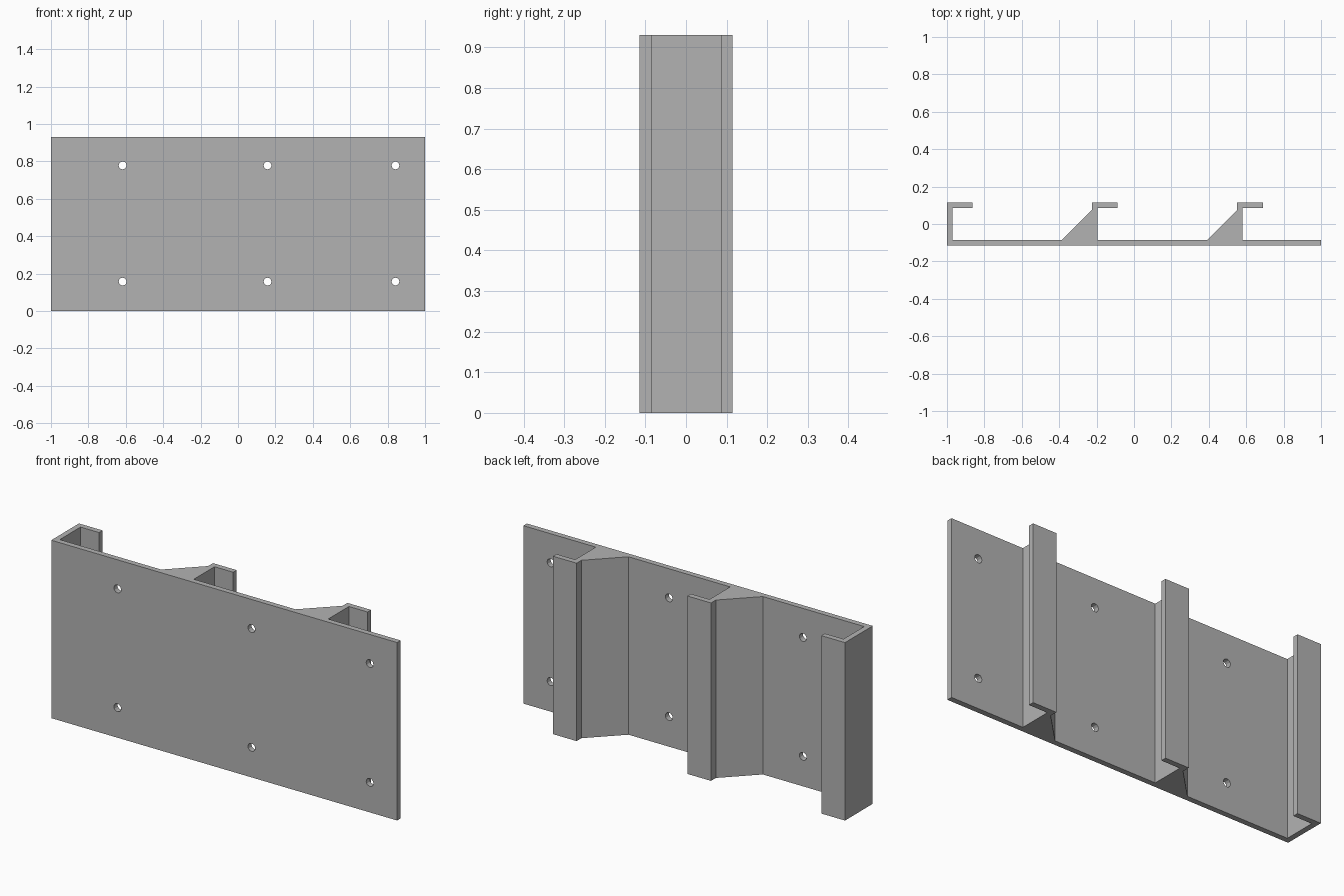
import bpy
import bmesh
from mathutils import Matrix

cube = bpy.data.objects.get("Cube")
if cube:
    bpy.data.objects.remove(cube, do_unlink=True)

HEIGHT = 0.93
FRONT, BACK = -0.114, 0.115
WALL = 0.029
PLATE_BACK = FRONT + WALL
LIP = 0.137          # length of each hook lip
RUN = 0.16           # run and rise of each sloped brace

grey = bpy.data.materials.new("light grey")
grey.diffuse_color = (0.45, 0.45, 0.45, 1)
grey.use_nodes = True
grey.node_tree.nodes["Principled BSDF"].inputs["Base Color"].default_value = grey.diffuse_color


def make_object(name, bm):
    bmesh.ops.recalc_face_normals(bm, faces=bm.faces)
    mesh = bpy.data.meshes.new(name)
    bm.to_mesh(mesh)
    bm.free()
    mesh.materials.append(grey)
    obj = bpy.data.objects.new(name, mesh)
    bpy.context.collection.objects.link(obj)
    return obj


def hook(x):
    """Outline of a hook, from its outer back corner to the plate."""
    return [(x, BACK), (x + LIP, BACK), (x + LIP, BACK - WALL),
            (x + WALL, BACK - WALL), (x + WALL, PLATE_BACK)]


# Outline of the plate, end hook and two braced hooks, seen from above
outline = [(1, FRONT), (-1, FRONT)] + hook(-1)
for x in (-0.225, 0.552):
    outline += [(x - RUN, PLATE_BACK), (x, PLATE_BACK + RUN)] + hook(x)
outline.append((1, PLATE_BACK))

bm = bmesh.new()
face = bm.faces.new([bm.verts.new((x, y, 0)) for x, y in outline])
extruded = bmesh.ops.extrude_face_region(bm, geom=[face])
top = [v for v in extruded["geom"] if isinstance(v, bmesh.types.BMVert)]
bmesh.ops.translate(bm, verts=top, vec=(0, 0, HEIGHT))
rack = make_object("hook_rack", bm)

# Screw holes through the plate
bm = bmesh.new()
for x in (-0.617, 0.158, 0.842):
    for z in (0.157, 0.778):
        place = Matrix.Translation((x, (FRONT + PLATE_BACK) / 2, z)) @ Matrix.Rotation(1.5707963, 4, 'X')
        bmesh.ops.create_cone(bm, cap_ends=True, segments=12, radius1=0.021,
                              radius2=0.021, depth=WALL * 2, matrix=place)
cutter = make_object("screw_hole_cutter", bm)
cutter.hide_render = True

cut = rack.modifiers.new("screw_holes", 'BOOLEAN')
cut.operation = 'DIFFERENCE'
cut.solver = 'EXACT'
cut.object = cutter
bpy.context.view_layer.objects.active = rack
rack.select_set(True)
bpy.ops.object.modifier_apply(modifier=cut.name)
bpy.data.objects.remove(cutter, do_unlink=True)
